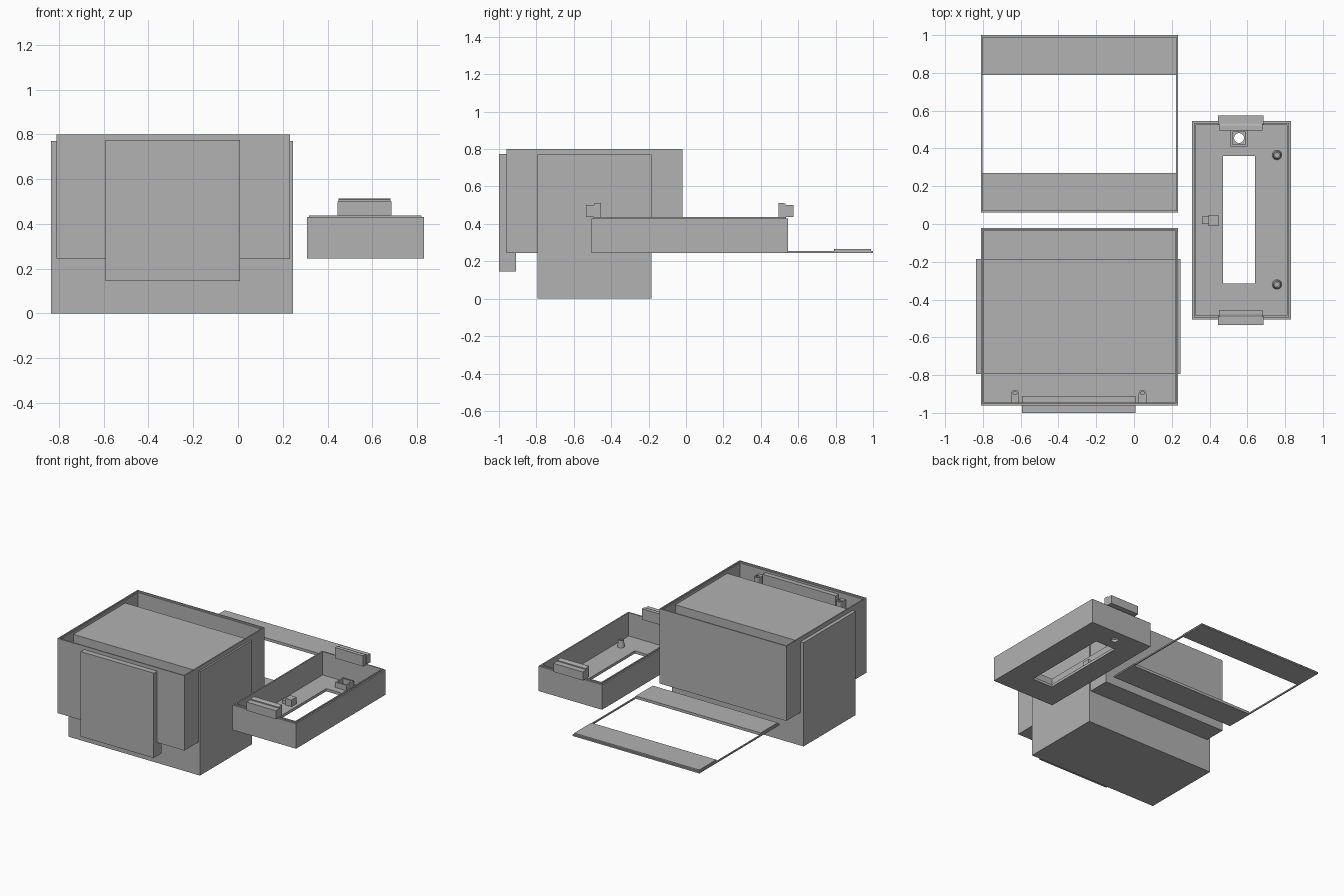
import bpy, bmesh, math
from mathutils import Matrix, Vector

if "Cube" in bpy.data.objects:
    bpy.data.objects.remove(bpy.data.objects["Cube"])

grey = bpy.data.materials.new("plain grey")
grey.diffuse_color = (0.445, 0.445, 0.445, 1)
grey.use_nodes = True
grey.node_tree.nodes["Principled BSDF"].inputs["Base Color"].default_value = grey.diffuse_color


def finish(name, bm):
    me = bpy.data.meshes.new(name)
    bmesh.ops.recalc_face_normals(bm, faces=bm.faces)
    bm.to_mesh(me)
    bm.free()
    me.materials.append(grey)
    ob = bpy.data.objects.new(name, me)
    bpy.context.collection.objects.link(ob)
    return ob


def box(name, x, y, z):
    bm = bmesh.new()
    size = Vector((x[1] - x[0], y[1] - y[0], z[1] - z[0]))
    mid = Vector((sum(x) / 2, sum(y) / 2, sum(z) / 2))
    bmesh.ops.create_cube(bm, size=1, matrix=Matrix.Translation(mid) @ Matrix.Diagonal(size.to_4d()))
    return finish(name, bm)


def cone(name, x, y, z, r1, r2):
    bm = bmesh.new()
    bmesh.ops.create_cone(bm, cap_ends=True, segments=24, radius1=r1, radius2=r2, depth=z[1] - z[0],
                          matrix=Matrix.Translation((x, y, sum(z) / 2)))
    return finish(name, bm)


def prism_x(name, profile, x):
    """Extrude a (y, z) profile along x."""
    bm = bmesh.new()
    face = bm.faces.new([bm.verts.new((x[0], y, z)) for y, z in profile])
    ext = bmesh.ops.extrude_face_region(bm, geom=[face])["geom"]
    bmesh.ops.translate(bm, vec=(x[1] - x[0], 0, 0),
                        verts=[v for v in ext if isinstance(v, bmesh.types.BMVert)])
    return finish(name, bm)


def cut(ob, *cutters):
    for c in cutters:
        mod = ob.modifiers.new("cut", 'BOOLEAN')
        mod.operation, mod.solver, mod.object = 'DIFFERENCE', 'EXACT', c
    deps = bpy.context.evaluated_depsgraph_get()
    me = bpy.data.meshes.new_from_object(ob.evaluated_get(deps))
    ob.modifiers.clear()
    ob.data = me
    for c in cutters:
        bpy.data.objects.remove(c)
    return ob


# Open case with a stepped rim
cut(box("case_shell", (-0.81, 0.232), (-0.96, -0.02), (0.245, 0.80)),
    box("c1", (-0.795, 0.217), (-0.945, -0.035), (0.26, 0.9)),
    box("c2", (-0.801, 0.223), (-0.951, -0.029), (0.79, 0.9)))

# Large block through the case, and the plate through its front wall
box("core_block", (-0.836, 0.245), (-0.795, -0.185), (0, 0.77))
box("front_plate", (-0.592, 0.008), (-1.0, -0.91), (0.145, 0.775))

# Screw bosses either side of the plate
for i, x in enumerate((-0.63, 0.045)):
    box(f"case_boss_web_{i}", (x - 0.02, x + 0.02), (-0.95, -0.90), (0.26, 0.75))
    cut(cone(f"case_boss_{i}", x, -0.898, (0.26, 0.755), 0.02, 0.02),
        cone("c", x, -0.898, (0.70, 0.8), 0.011, 0.011))

# Lid: thin rim with two raised strips
cut(box("lid_rim", (-0.81, 0.232), (0.06, 1.0), (0.245, 0.255)),
    box("c", (-0.801, 0.223), (0.072, 0.988), (0.2, 0.3)))
for name, y in (("lid_front_strip", (0.07, 0.27)), ("lid_back_strip", (0.79, 0.99))):
    box(name, (-0.802, 0.224), y, (0.245, 0.265))

# Tray with window and round hole in the floor
cut(box("tray", (0.308, 0.83), (-0.505, 0.545), (0.245, 0.43)),
    box("c1", (0.328, 0.81), (-0.485, 0.525), (0.265, 0.6)),
    box("c2", (0.472, 0.641), (-0.315, 0.36), (0.2, 0.4)),
    cone("c3", 0.556, 0.455, (0.2, 0.4), 0.026, 0.026))
cut(box("tray_lip", (0.318, 0.82), (-0.495, 0.535), (0.425, 0.438)),
    box("c", (0.328, 0.81), (-0.485, 0.525), (0.4, 0.5)))

# Fittings on the tray floor
cut(box("socket_wall", (0.51, 0.602), (0.41, 0.498), (0.26, 0.305)),
    box("c", (0.521, 0.591), (0.421, 0.487), (0.2, 0.4)))
for i, y in enumerate((0.365, -0.32)):
    cut(cone(f"tray_post_{i}", 0.757, y, (0.26, 0.315), 0.026, 0.018),
        cone("c", 0.757, y, (0.275, 0.4), 0.011, 0.011))
box("bracket_base", (0.36, 0.40), (0.0, 0.04), (0.26, 0.29))
box("bracket_head", (0.395, 0.447), (-0.01, 0.048), (0.26, 0.315))

# Stepped clips on the two short ends of the tray
for name, s in (("back_clip", 1), ("front_clip", -1)):
    mid = 0.02
    outer = [(0.528, 0.437), (0.575, 0.437), (0.575, 0.50), (0.528, 0.50)]
    inner = [(0.495, 0.433), (0.532, 0.433), (0.532, 0.508), (0.518, 0.513), (0.495, 0.513)]
    for part, prof, x in (("outer", outer, (0.445, 0.686)), ("inner", inner, (0.45, 0.681))):
        prism_x(f"{name}_{part}", [(mid + s * (y - mid), z) for y, z in prof], x)
